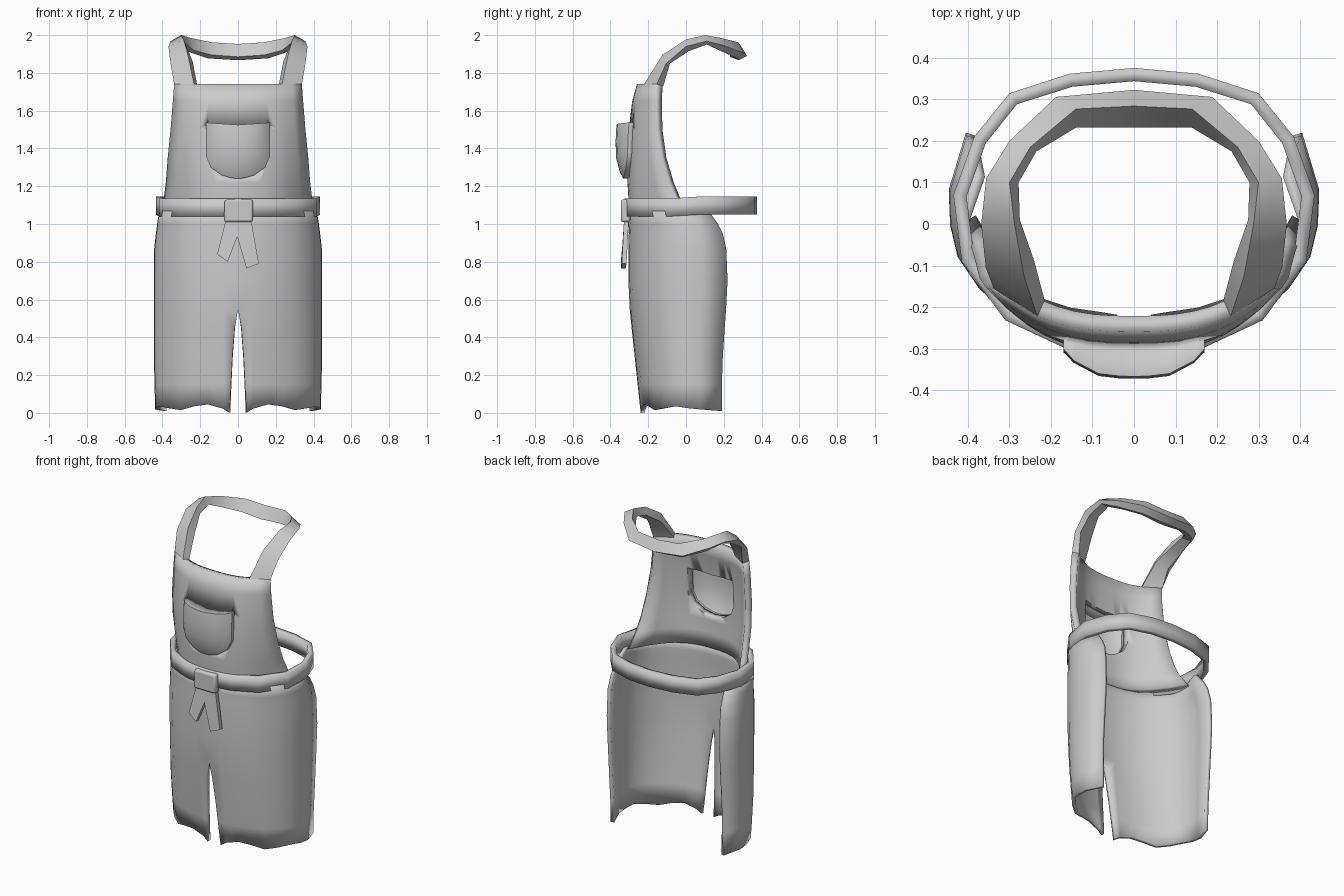
import bpy, bmesh, math
from mathutils import Vector

if "Cube" in bpy.data.objects:
    bpy.data.objects.remove(bpy.data.objects["Cube"])

cloth = bpy.data.materials.new("grey_cloth")
cloth.diffuse_color = (0.6, 0.6, 0.6, 1)
cloth.use_nodes = True
cloth.node_tree.nodes["Principled BSDF"].inputs["Base Color"].default_value = cloth.diffuse_color


def lerp_table(table, z):
    """Interpolate rows of (z, a, b, ...) at height z."""
    for p, q in zip(table, table[1:]):
        if z <= q[0]:
            t = max(0, (z - p[0]) / (q[0] - p[0]))
            return [a + (b - a) * t for a, b in zip(p[1:], q[1:])]
    return list(table[-1][1:])


def make(name, verts, faces, mirror=False, thick=0, recalc=False, angle=40):
    me = bpy.data.meshes.new(name)
    me.from_pydata([tuple(v) for v in verts], [], faces)
    if recalc:
        bm = bmesh.new()
        bm.from_mesh(me)
        bmesh.ops.recalc_face_normals(bm, faces=bm.faces)
        bm.to_mesh(me)
        bm.free()
    me.materials.append(cloth)
    ob = bpy.data.objects.new(name, me)
    bpy.context.collection.objects.link(ob)
    if mirror:
        m = ob.modifiers.new("mirror", 'MIRROR')
        m.use_clip = True
        m.merge_threshold = 0.002
    if thick:
        s = ob.modifiers.new("thickness", 'SOLIDIFY')
        s.thickness, s.offset = thick, -1
    bpy.ops.object.select_all(action='DESELECT')
    ob.select_set(True)
    bpy.context.view_layer.objects.active = ob
    bpy.ops.object.shade_smooth_by_angle(angle=math.radians(angle))
    return ob


def grid_faces(rows, cols, wrap=False):
    return [(r * cols + c, r * cols + (c + 1) % cols,
             (r + 1) * cols + (c + 1) % cols, (r + 1) * cols + c)
            for r in range(rows - 1) for c in range(cols if wrap else cols - 1)]


# bib: z, centre y, edge x, edge y
BIB = [(1.05, -.300, .415, .00), (1.14, -.305, .392, -.055), (1.22, -.31, .382, -.09),
       (1.35, -.31, .372, -.13), (1.5, -.303, .357, -.153), (1.65, -.285, .345, -.158),
       (1.74, -.26, .338, -.155)]


def bib_point(f, z):
    yc, xe, ye = lerp_table(BIB, z)
    return Vector((f * xe, yc + (ye - yc) * f ** 2.7, z))


fs = [0, .15, .3, .45, .58, .69, .85, 1]
bib = make("bib", [bib_point(f, row[0]) for row in BIB for f in fs],
           grid_faces(len(BIB), len(fs)), mirror=True, thick=.04)

# skirt: z, slit half width, width scale, centre y, back edge y
SKIRT = [(0, .045, .985, -.24, .19), (.15, .038, .99, -.256, .19), (.3, .03, 1, -.272, .195),
         (.45, .018, 1, -.288, .205), (.55, 0, 1, -.298, .212), (.7, 0, 1, -.305, .22),
         (.87, 0, .995, -.305, .213), (.95, 0, .975, -.303, .195), (1.0, 0, .96, -.3, .17),
         (1.07, 0, .935, -.3, .12)]
# cross-section columns: x, share of front-to-back depth, hem height
COLS = [(0, 0, 0), (.08, .013, .022), (.16, .04, .045), (.235, .095, .035), (.31, .17, .015),
        (.375, .29, .025), (.425, .43, .035), (.443, .58, .025), (.446, .74, .018), (.405, 1, .01)]
sv = []
for z, slit, w, yc, yb in SKIRT:
    for x, d, hem in COLS:
        sv.append((max(x * w, slit), yc + (yb - yc) * d, hem if z == 0 else z))
make("skirt", sv, grid_faces(len(SKIRT), len(COLS)), mirror=True, thick=.022)

# neck strap: sections of inner-back, inner-front, outer-front, outer-back corners
STRAP = [((.215, -.185, 1.73), (.233, -.222, 1.74), (.338, -.155, 1.74), (.315, -.12, 1.73)),
         ((.24, -.09, 1.86), (.265, -.125, 1.895), (.357, -.105, 1.85), (.33, -.085, 1.85)),
         ((.275, .01, 1.93), (.288, 0, 1.977), (.368, 0, 1.94), (.345, .015, 1.915)),
         ((.278, .1, 1.955), (.3, .1, 2.0), (.356, .11, 1.968), (.335, .11, 1.95)),
         ((.235, .175, 1.92), (.25, .185, 1.985), (.3, .2, 1.945), (.275, .19, 1.915)),
         ((.14, .232, 1.895), (.14, .277, 1.962), (.188, .306, 1.905), (.16, .27, 1.877)),
         ((0, .232, 1.885), (0, .284, 1.953), (0, .323, 1.89), (0, .28, 1.867))]
make("neck_strap", [p for s in STRAP for p in s], grid_faces(len(STRAP), 4, True),
     mirror=True, recalc=True)

# waistband: closed ring around the waist
half = [(0, -.325), (.16, -.302), (.31, -.232), (.415, -.09), (.435, .07),
        (.385, .21), (.3, .315), (.155, .362), (0, .376)]
ring = half + [(-x, y) for x, y in half[-2:0:-1]]
zs = (0, .095)
bv = [(x, y, 1.04 + dz + .01 * (y > 0)) for dz in zs for x, y in ring]
make("waistband", bv, grid_faces(2, len(ring), True), thick=.032)

# pocket: bulging patch whose rim runs back into the bib
us = [-1, -.85, -.5, -.2, 0, .2, .5, .85, 1]
LOW = [(0, 1.24), (.2, 1.243), (.5, 1.258), (.85, 1.3), (1, 1.36)]
ts = [0, .12, .4, .7, .9, 1]


def pocket_point(u, t, out, size=1):
    z0, z1 = lerp_table(LOW, abs(u))[0], 1.525 + .012 * abs(u)
    x, z = .17 * u * size, z0 + (z1 - z0) * t
    z = 1.4 + (z - 1.4) * size
    p = bib_point(abs(x) / lerp_table(BIB, z)[1], z)
    return Vector((x, p.y - out, z))


n, m = len(us), len(ts)
pv = []
for t in ts:
    for u in us:
        swell = (1 - u ** 4) * (1 - (1 - t) ** 4)
        pv.append(pocket_point(u, t, .022 + .045 * swell))
pf = grid_faces(m, n)
rim = ([(c, 0) for c in range(n)] + [(n - 1, r) for r in range(1, m)] +
       [(c, m - 1) for c in range(n - 2, -1, -1)] + [(0, r) for r in range(m - 2, 0, -1)])
base = len(pv)
pv += [pocket_point(us[c], ts[r], -.01) for c, r in rim]
for i, (c, r) in enumerate(rim):
    j = (i + 1) % len(rim)
    pf.append((r * n + c, base + i, base + j, rim[j][1] * n + rim[j][0]))
make("pocket", pv, pf, thick=.008)

# hollow behind the pocket
k = len(rim)
cv = [Vector((p.x, y, p.z)) for y in (-.5, -.1)
      for p in (pocket_point(us[c], ts[r], 0, .94) for c, r in rim)]
cutter = make("pocket_cutter", cv, grid_faces(2, k, True) +
              [tuple(range(k)), tuple(range(k, 2 * k))], recalc=True)
cutter.hide_render = True
cutter.hide_set(True)
cut = bib.modifiers.new("pocket_hollow", 'BOOLEAN')
cut.operation, cut.object = 'DIFFERENCE', cutter


# knot and tails: flat outlines given depth along y
def slab(name, pts, depth):
    c = len(pts)
    v = [(x, y, z) for x, y, z in pts] + [(x, y + depth, z) for x, y, z in pts]
    f = grid_faces(2, c, True) + [tuple(range(c)), tuple(range(c, 2 * c))]
    return make(name, v, f, recalc=True, angle=30)


knot = slab("knot", [(-.075, -.345, 1.01), (.08, -.345, 1.01), (.08, -.345, 1.13),
                     (-.07, -.345, 1.13)], .05)
bev = knot.modifiers.new("soft_edges", 'BEVEL')
bev.width, bev.segments = .012, 2
slab("left_tail", [(-.065, -.325, 1.02), (-.11, -.34, .84), (-.055, -.345, .80),
                   (.03, -.325, 1.02)], .025)
slab("right_tail", [(.07, -.328, 1.02), (.11, -.34, .79), (.045, -.345, .765),
                    (-.03, -.328, 1.02)], .025)
